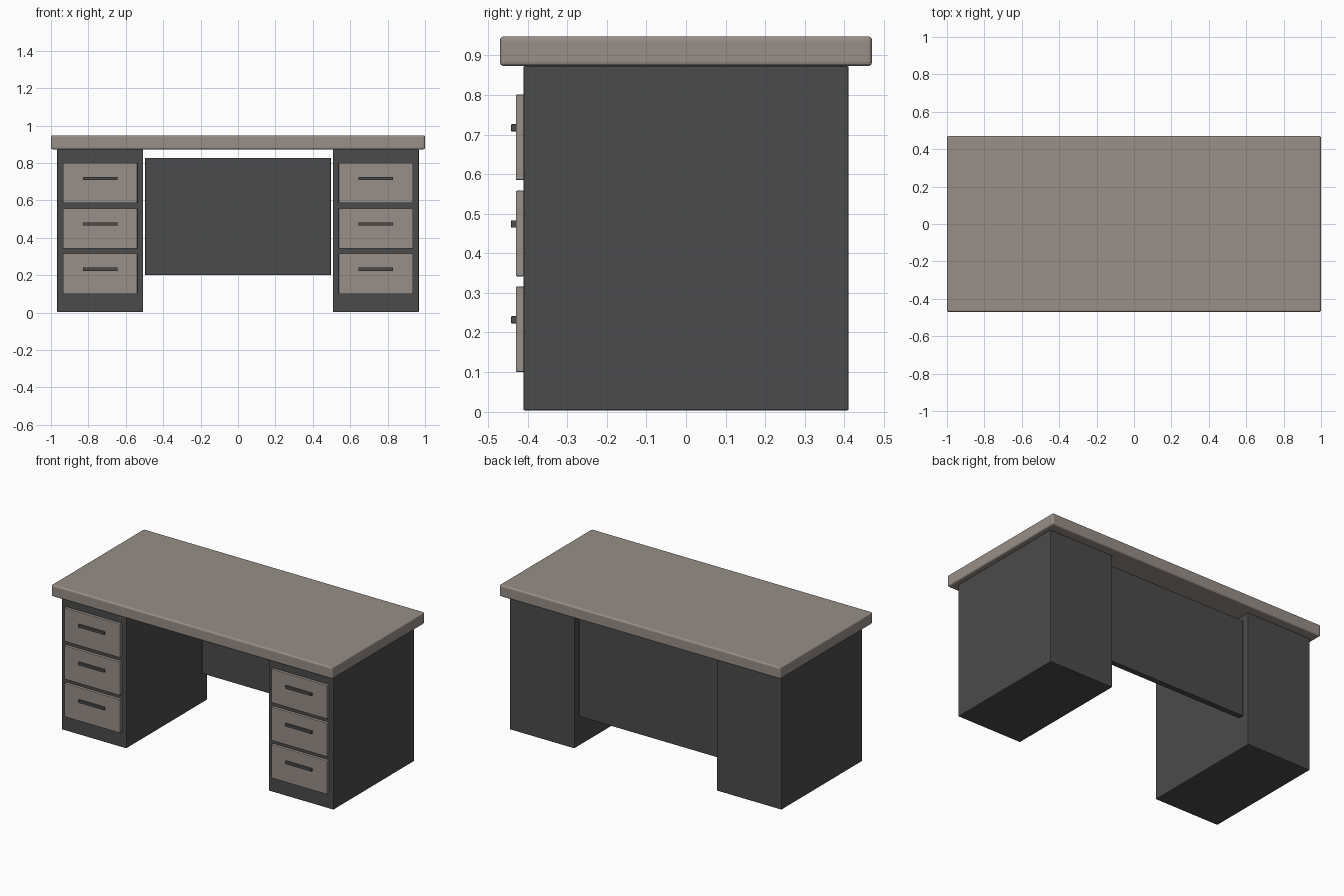
import bpy
import bmesh
from mathutils import Vector

if "Cube" in bpy.data.objects:
    bpy.data.objects.remove(bpy.data.objects["Cube"], do_unlink=True)


def make_material(name, rgb):
    mat = bpy.data.materials.new(name)
    mat.use_nodes = True
    mat.diffuse_color = (*rgb, 1)
    mat.node_tree.nodes["Principled BSDF"].inputs["Base Color"].default_value = (*rgb, 1)
    return mat


taupe = make_material("taupe laminate", (0.31, 0.275, 0.25))
charcoal = make_material("charcoal", (0.07, 0.07, 0.07))


def box(name, low, high, mat, bevel, segments=2):
    """Box between two corners, with softened edges."""
    low, high = Vector(low), Vector(high)
    mesh = bpy.data.meshes.new(name)
    bm = bmesh.new()
    bmesh.ops.create_cube(bm, size=1)
    bmesh.ops.scale(bm, vec=high - low, verts=bm.verts)
    bmesh.ops.translate(bm, vec=(low + high) / 2, verts=bm.verts)
    bm.to_mesh(mesh)
    bm.free()
    mesh.materials.append(mat)
    obj = bpy.data.objects.new(name, mesh)
    bpy.context.collection.objects.link(obj)
    mod = obj.modifiers.new("soft edges", "BEVEL")
    mod.width = bevel
    mod.segments = segments
    return obj


# Worktop and the modesty panel near the back
box("desktop", (-1, -0.47, 0.873), (1, 0.47, 0.948), taupe, 0.01, 3)
box("modesty_panel", (-0.497, 0.342, 0.2), (0.497, 0.38, 0.828), charcoal, 0.004)

# Two pedestals, each with three drawers and bar handles
for side, cx in (("right", -0.737), ("left", 0.737)):
    box(f"{side}_pedestal", (cx - 0.23, -0.411, 0.003), (cx + 0.23, 0.411, 0.873),
        charcoal, 0.004)
    for i, bottom in enumerate((0.1, 0.342, 0.585)):
        box(f"{side}_drawer_{i + 1}", (cx - 0.199, -0.43, bottom),
            (cx + 0.199, -0.409, bottom + 0.216), taupe, 0.003)
        mid = bottom + 0.132
        box(f"{side}_handle_{i + 1}", (cx - 0.093, -0.442, mid - 0.009),
            (cx + 0.093, -0.428, mid + 0.009), charcoal, 0.002)
